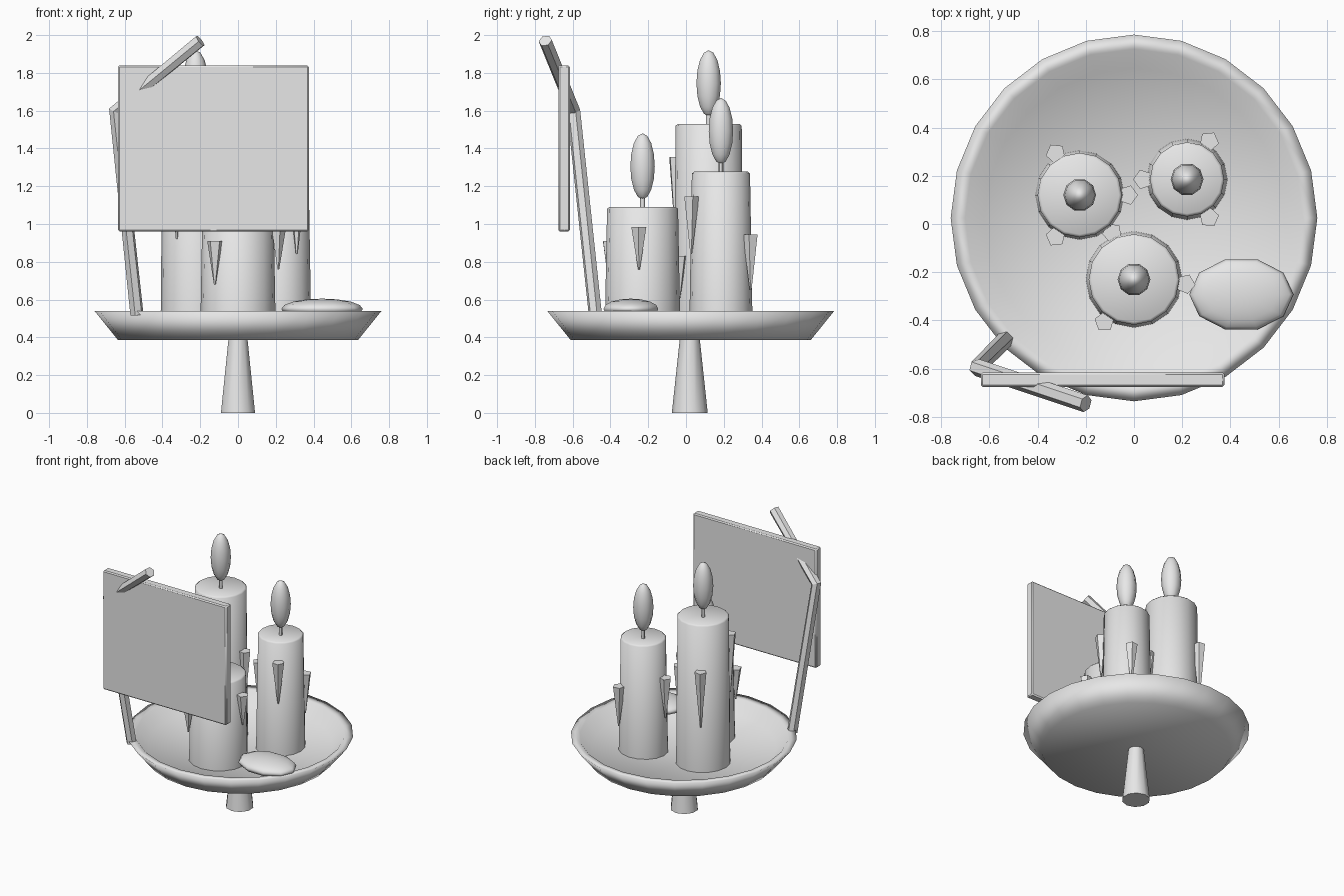
import bpy
import math
from mathutils import Vector

cube = bpy.data.objects.get("Cube")
if cube:
    bpy.data.objects.remove(cube, do_unlink=True)

grey = bpy.data.materials.new("plain grey")
grey.use_nodes = True
COLOUR = (0.8, 0.8, 0.8, 1)
grey.diffuse_color = COLOUR
grey.node_tree.nodes["Principled BSDF"].inputs["Base Color"].default_value = COLOUR


def finish(obj, name, angle=60):
    obj.name = name
    obj.data.materials.append(grey)
    if obj.type == 'MESH':
        bpy.ops.object.select_all(action='DESELECT')
        obj.select_set(True)
        bpy.context.view_layer.objects.active = obj
        bpy.ops.object.shade_smooth_by_angle(angle=math.radians(angle))
    return obj


def lathe(name, x, y, profile, sides, tip=None, angle=60):
    """Spin (radius, z) pairs round a vertical axis; ends are capped."""
    verts, faces = [], []
    for r, z in profile:
        for i in range(sides):
            a = math.pi / 2 + math.tau * i / sides
            verts.append((r * math.cos(a), r * math.sin(a), z))
    for k in range(len(profile) - 1):
        for i in range(sides):
            j = (i + 1) % sides
            faces.append((k * sides + i, k * sides + j,
                          (k + 1) * sides + j, (k + 1) * sides + i))
    faces.append(tuple(reversed(range(sides))))
    last = (len(profile) - 1) * sides
    if tip is None:
        faces.append(tuple(range(last, last + sides)))
    else:
        verts.append((0, 0, tip))
        faces += [(last + i, last + (i + 1) % sides, len(verts) - 1) for i in range(sides)]
    mesh = bpy.data.meshes.new(name)
    mesh.from_pydata(verts, [], faces)
    obj = bpy.data.objects.new(name, mesh)
    obj.location = (x, y, 0)
    bpy.context.collection.objects.link(obj)
    return finish(obj, name, angle)


def ellipsoid(name, centre, radii, rings):
    bpy.ops.mesh.primitive_uv_sphere_add(segments=10, ring_count=rings, radius=1, location=centre)
    obj = bpy.context.object
    obj.scale = radii
    obj.rotation_euler.z = math.pi / 2
    obj.scale = (radii[1], radii[0], radii[2])
    return finish(obj, name, 80)


# Dish and stem
FLOOR = 0.43
lathe("dish", 0, 0.025, [(0.635, 0.385), (0.76, 0.54), (0.70, 0.535), (0.62, 0.455)],
      24, tip=FLOOR, angle=180)
lathe("stem", 0, 0.02, [(0.095, 0), (0.052, 0.4)], 10)

# Candles: name, x, y, base radius, top radius, top, drips (angle, top, tip)
candles = [
    ("tall", -0.225, 0.12, 0.185, 0.175, 1.53,
     [(120, 1.2, 0.79), (0, 1.105, 0.75), (240, 1.355, 0.92)]),
    ("middle", 0.22, 0.185, 0.168, 0.154, 1.277,
     [(60, 0.945, 0.65), (180, 1.02, 0.72), (300, 1.145, 0.84)]),
    ("short", 0, -0.23, 0.2, 0.188, 1.09,
     [(115, 0.83, 0.6), (-5, 0.985, 0.76), (235, 0.91, 0.68)]),
]
for name, x, y, base, top_r, top, drips in candles:
    lathe(name + "_candle", x, y,
          [(base, FLOOR), (top_r, top - 0.01), (top_r - 0.012, top)], 16, tip=top - 0.015)
    lathe(name + "_wick", x, y, [(0.013, top - 0.02), (0.013, top + 0.08)], 6)
    ellipsoid(name + "_flame", (x, y, top + 0.215), (0.068, 0.068, 0.175), 8)
    for n, (deg, high, low) in enumerate(drips, 1):
        a = math.radians(deg)
        d = base + 0.014
        drip = lathe(f"{name}_wax_drip_{n}", x + d * math.cos(a), y + d * math.sin(a),
                     [(0.005, low), (0.042, high)], 5)
        drip.rotation_euler.z = a - math.pi / 2

# Pebble on the dish
ellipsoid("pebble", (0.445, -0.292, 0.55), (0.216, 0.153, 0.055), 8)

# Sign board
bpy.ops.mesh.primitive_cube_add(size=1, location=(-0.13, -0.645, 1.4))
board = bpy.context.object
board.scale = (1.01, 0.06, 0.88)
bpy.ops.object.transform_apply(location=False, rotation=False, scale=True)
bevel = board.modifiers.new("soft edges", 'BEVEL')
bevel.width = 0.008
finish(board, "sign_board", 30)

# Bent stick holding the board
path = [Vector((-0.535, -0.48, 0.52)), Vector((-0.65, -0.595, 1.6)), Vector((-0.2, -0.745, 1.97))]
curve = bpy.data.curves.new("bent_stick", 'CURVE')
curve.dimensions = '3D'
curve.bevel_depth = 0.036
curve.bevel_resolution = 1
curve.use_fill_caps = True
spline = curve.splines.new('POLY')
spline.points.add(len(path) - 1)
for point, co in zip(spline.points, path):
    point.co = (*co, 1)
spline.use_smooth = False
stick = bpy.data.objects.new("bent_stick", curve)
bpy.context.collection.objects.link(stick)
finish(stick, "bent_stick")
